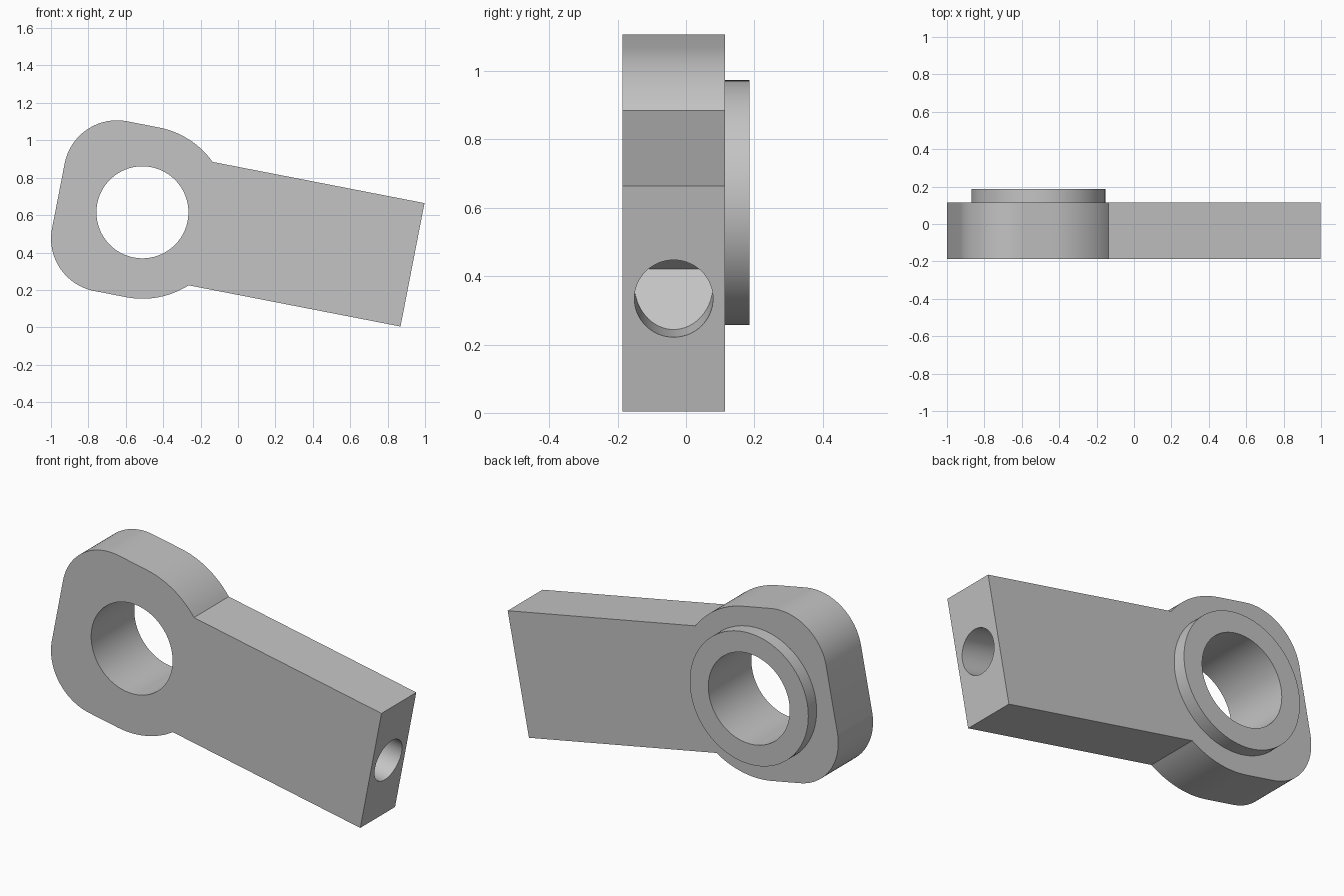
import bpy, bmesh
from math import sin, cos, pi, radians, sqrt
from mathutils import Matrix

if "Cube" in bpy.data.objects:
    bpy.data.objects.remove(bpy.data.objects["Cube"])

# Part frame: origin on the bore axis, tilted 11 degrees down toward +x
FRAME = Matrix.Translation((-0.511, 0, 0.615)) @ Matrix.Rotation(radians(11), 4, 'Y')
BACK, FRONT, COLLAR_BACK = 0.114, -0.186, 0.186
HEAD, CORNER, HALF, END = 0.462, 0.285, 0.336, 1.471
BORE, COLLAR = 0.246, 0.358

grey = bpy.data.materials.new("plain grey")
grey.use_nodes = True
grey.diffuse_color = (0.55, 0.55, 0.55, 1)
grey.node_tree.nodes["Principled BSDF"].inputs["Base Color"].default_value = grey.diffuse_color


def arc(cx, cz, r, a0, a1, n):
    """Points of an arc, angles in radians."""
    return [(cx + r * cos(a0 + (a1 - a0) * i / n),
             cz + r * sin(a0 + (a1 - a0) * i / n)) for i in range(n + 1)]


def finish(name, bm):
    bmesh.ops.recalc_face_normals(bm, faces=bm.faces)
    mesh = bpy.data.meshes.new(name)
    bm.to_mesh(mesh)
    bm.free()
    mesh.materials.append(grey)
    ob = bpy.data.objects.new(name, mesh)
    bpy.context.collection.objects.link(ob)
    return ob


def prism(name, outline, y0, y1):
    """Extrude an outline of the part frame along y."""
    bm = bmesh.new()
    face = bm.faces.new([bm.verts.new((x, y0, z)) for x, z in outline])
    ext = bmesh.ops.extrude_face_region(bm, geom=[face])
    moved = [g for g in ext["geom"] if isinstance(g, bmesh.types.BMVert)]
    bmesh.ops.translate(bm, verts=moved, vec=(0, y1 - y0, 0))
    bm.transform(FRAME)
    return finish(name, bm)


def circle(r, n=96):
    return arc(0, 0, r, 0, 2 * pi, n)[:-1]


def cut(target, cutter, operation='DIFFERENCE'):
    mod = target.modifiers.new("cut", 'BOOLEAN')
    mod.operation, mod.object, mod.solver = operation, cutter, 'EXACT'
    bpy.context.view_layer.objects.active = target
    bpy.ops.object.modifier_apply(modifier=mod.name)


# Lever body: rounded head blending into a straight bar
meet = sqrt(HEAD ** 2 - HALF ** 2)
a = pi / 2 - (pi / 2 - radians(46.7))
corner_x, corner_z = -0.458 + CORNER, HEAD - CORNER
upper = [(END, HALF)] + arc(0, 0, HEAD, a, pi / 2, 20)
upper[1] = (meet, HALF)
upper += arc(corner_x, corner_z, CORNER, pi / 2, pi, 28)
outline = upper + [(x, -z) for x, z in reversed(upper)]
body = prism("lever_body", outline, FRONT, BACK)

# Raised collar on the back
collar = prism("bore_collar", circle(COLLAR), BACK, COLLAR_BACK)

# Bore through both
bore = prism("bore_cutter", circle(BORE), -0.5, 0.5)
cut(body, bore)
cut(collar, bore)

# Blind socket in the bar end, with a wedge shaped floor
bm = bmesh.new()
bmesh.ops.create_cone(bm, cap_ends=True, segments=64, radius1=0.115, radius2=0.115, depth=0.6,
                      matrix=FRAME @ Matrix.Translation((END, -0.036, 0)) @ Matrix.Rotation(pi / 2, 4, 'Y'))
socket = finish("socket_cutter", bm)
wedge = prism("wedge_cutter", [(1.7, -0.13), (1.366, -0.13), (1.22, 0.04), (1.3, 0.13), (1.7, 0.13)],
              -0.3, 0.3)
cut(socket, wedge, 'INTERSECT')
cut(body, socket)

for helper in (bore, socket, wedge):
    bpy.data.objects.remove(helper)

# Smooth the round walls, keep the edges crisp
bpy.ops.object.select_all(action='DESELECT')
for ob in (body, collar):
    ob.select_set(True)
bpy.context.view_layer.objects.active = body
bpy.ops.object.shade_smooth_by_angle(angle=radians(25))
